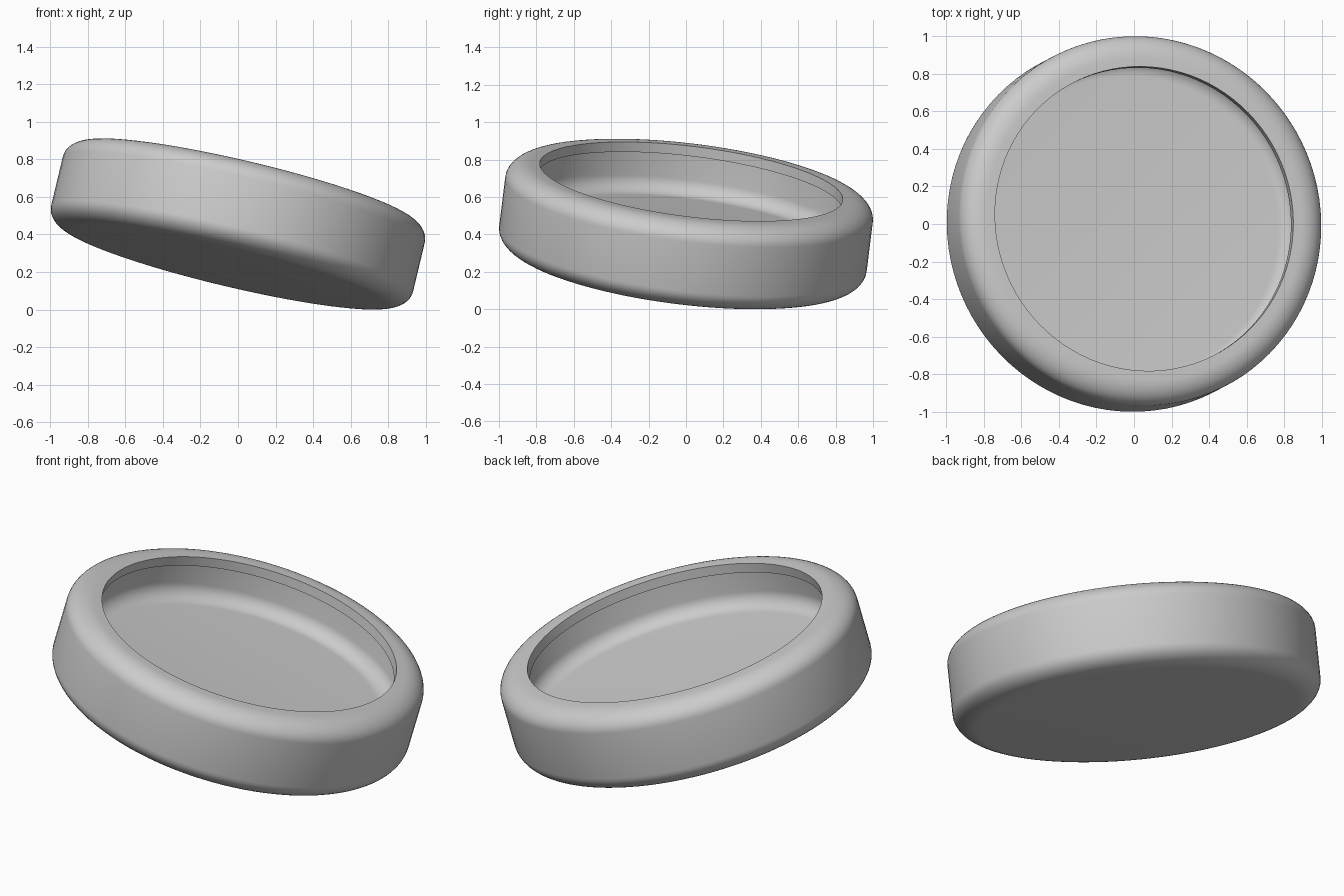
import bpy, bmesh, math
from mathutils import Vector

cube = bpy.data.objects.get("Cube")
if cube:
    bpy.data.objects.remove(cube, do_unlink=True)

# One plain grey for the whole dish
grey = bpy.data.materials.new("plain grey")
grey.use_nodes = True
colour = (0.6, 0.6, 0.6, 1)
grey.diffuse_color = colour
grey.node_tree.nodes["Principled BSDF"].inputs["Base Color"].default_value = colour


def fillet(cx, cz, rx, rz, start, end, steps=10):
    """Elliptical rounded corner as (radius, height) points, angles in degrees."""
    points = []
    for i in range(steps + 1):
        a = math.radians(start + (end - start) * i / steps)
        points.append((cx + rx * math.cos(a), cz + rz * math.sin(a)))
    return points


# Cross-section from the underside centre, round the rim, to the floor centre
half_height, outer, corner_r, corner_h = 0.235, 0.99, 0.13, 0.1
opening, lip_bottom = 0.816, 0.18
cavity, floor, floor_r = 0.885, -0.05, 0.085
cx, cz = outer - corner_r, half_height - corner_h
profile = [(0, -half_height)]
profile += fillet(cx, -cz, corner_r, corner_h, -90, 0)
profile += fillet(cx, cz, corner_r, corner_h, 0, 90)
profile += [(opening, half_height), (opening, lip_bottom), (cavity, lip_bottom)]
profile += fillet(cavity - floor_r, floor + floor_r, floor_r, floor_r, 0, -90)
profile += [(0, floor)]

# Revolve the section
bm = bmesh.new()
verts = [bm.verts.new((r, 0, z)) for r, z in profile]
edges = [bm.edges.new(pair) for pair in zip(verts, verts[1:])]
bmesh.ops.spin(bm, geom=verts + edges, cent=(0, 0, 0), axis=(0, 0, 1),
               angle=math.tau, steps=96, use_merge=False)
bmesh.ops.remove_doubles(bm, verts=bm.verts[:], dist=0.0005)
bmesh.ops.recalc_face_normals(bm, faces=bm.faces[:])

# Tilt the dish and rest it on the ground
lean = Vector((0.23, 0.12, 0.966)).normalized()
tilt = Vector((0, 0, 1)).rotation_difference(lean).to_matrix()
bmesh.ops.transform(bm, matrix=tilt.to_4x4(), verts=bm.verts[:])
lowest = min(v.co.z for v in bm.verts)
bmesh.ops.translate(bm, vec=(0, 0, -lowest), verts=bm.verts[:])

mesh = bpy.data.meshes.new("round_dish")
bm.to_mesh(mesh)
bm.free()
mesh.materials.append(grey)
dish = bpy.data.objects.new("round_dish", mesh)
bpy.context.collection.objects.link(dish)

# Smooth walls, crisp edges at the opening
bpy.ops.object.select_all(action="DESELECT")
dish.select_set(True)
bpy.context.view_layer.objects.active = dish
bpy.ops.object.shade_smooth_by_angle(angle=math.radians(35))
